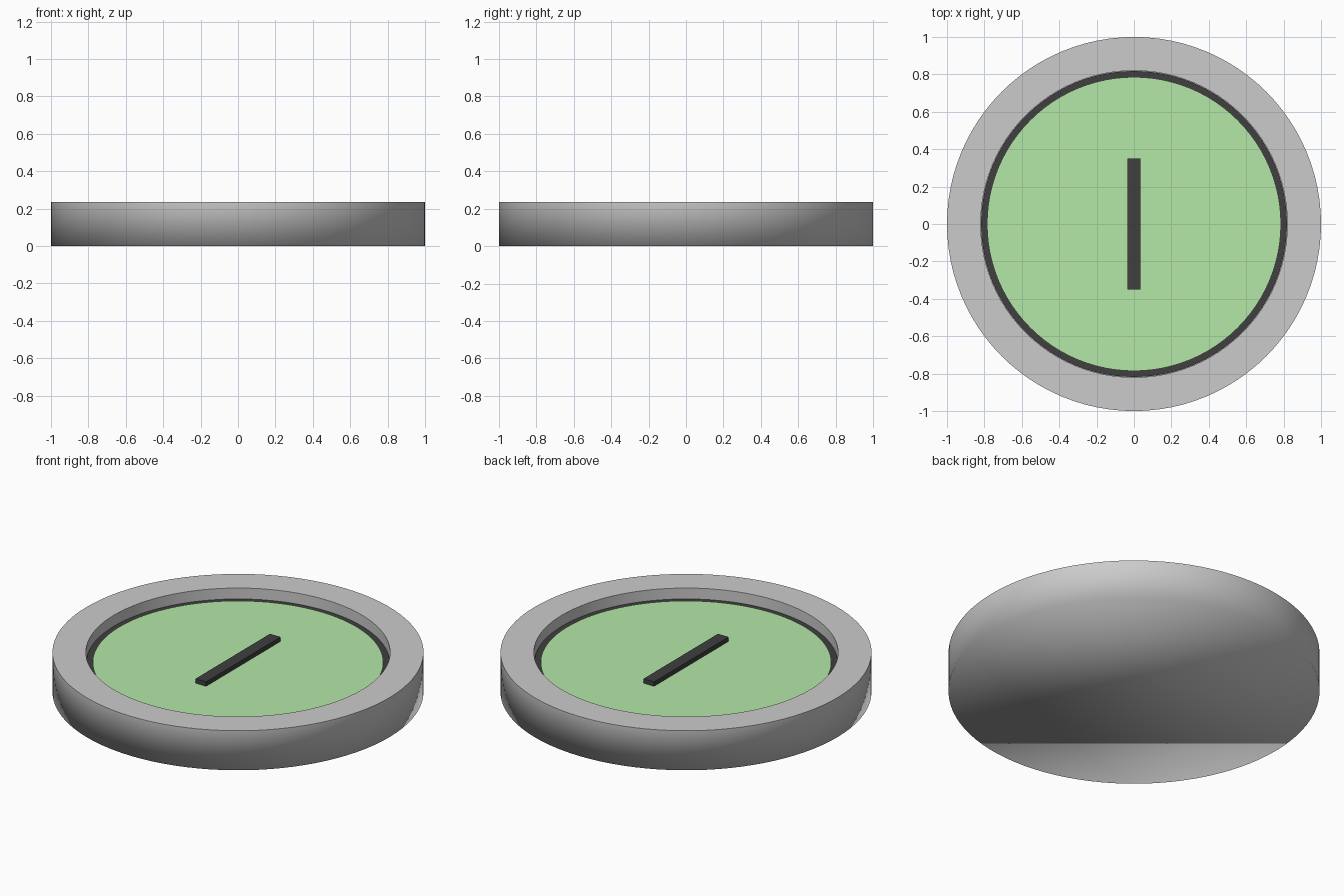
import bpy, bmesh
from math import sin, cos, tau

if "Cube" in bpy.data.objects:
    bpy.data.objects.remove(bpy.data.objects["Cube"])

SEGMENTS = 96


def material(name, colour):
    mat = bpy.data.materials.new(name)
    mat.diffuse_color = (*colour, 1)
    mat.use_nodes = True
    mat.node_tree.nodes["Principled BSDF"].inputs["Base Color"].default_value = mat.diffuse_color
    return mat


def finish(name, bm, mat=None):
    mesh = bpy.data.meshes.new(name)
    bm.to_mesh(mesh)
    bm.free()
    obj = bpy.data.objects.new(name, mesh)
    bpy.context.collection.objects.link(obj)
    if mat:
        mesh.materials.append(mat)
    return obj


def lathe(name, profile, mat=None, soft_rings=()):
    """Spin (radius, z) points, bottom to top, and cap both ends.
    Rings listed in soft_rings stay smooth, all others are sharp."""
    bm = bmesh.new()
    rings = [[bm.verts.new((r * cos(tau * i / SEGMENTS), r * sin(tau * i / SEGMENTS), z))
              for i in range(SEGMENTS)] for r, z in profile]
    bm.faces.new(reversed(rings[0]))
    bm.faces.new(rings[-1])
    for low, high in zip(rings, rings[1:]):
        for i in range(SEGMENTS):
            j = (i + 1) % SEGMENTS
            bm.faces.new((low[i], low[j], high[j], high[i]))
    for face in bm.faces:
        face.smooth = True
    for k, ring in enumerate(rings):
        if k not in soft_rings:
            for i in range(SEGMENTS):
                bm.edges.get((ring[i], ring[(i + 1) % SEGMENTS])).smooth = False
    return finish(name, bm, mat)


def box(name, size, centre, mat):
    bm = bmesh.new()
    bmesh.ops.create_cube(bm, size=1)
    bmesh.ops.scale(bm, vec=size, verts=bm.verts)
    bmesh.ops.translate(bm, vec=centre, verts=bm.verts)
    return finish(name, bm, mat)


green = material("green", (0.46, 0.81, 0.39))
black = material("black", (0.05, 0.05, 0.05))

# Grey dish: softly shaded lower rim, raised flat border, round recess
lathe("dish", [(1, 0), (1, 0.235), (0.82, 0.235), (0.82, 0.15)], soft_rings=(0,))

# Black disc showing as a thin ring around the green face
lathe("black_ring", [(0.818, 0.145), (0.818, 0.171)], black)
lathe("green_face", [(0.783, 0.16), (0.783, 0.176)], green)

# Raised bar in the middle of the face
box("centre_bar", (0.07, 0.70, 0.04), (0, 0, 0.182), black)
